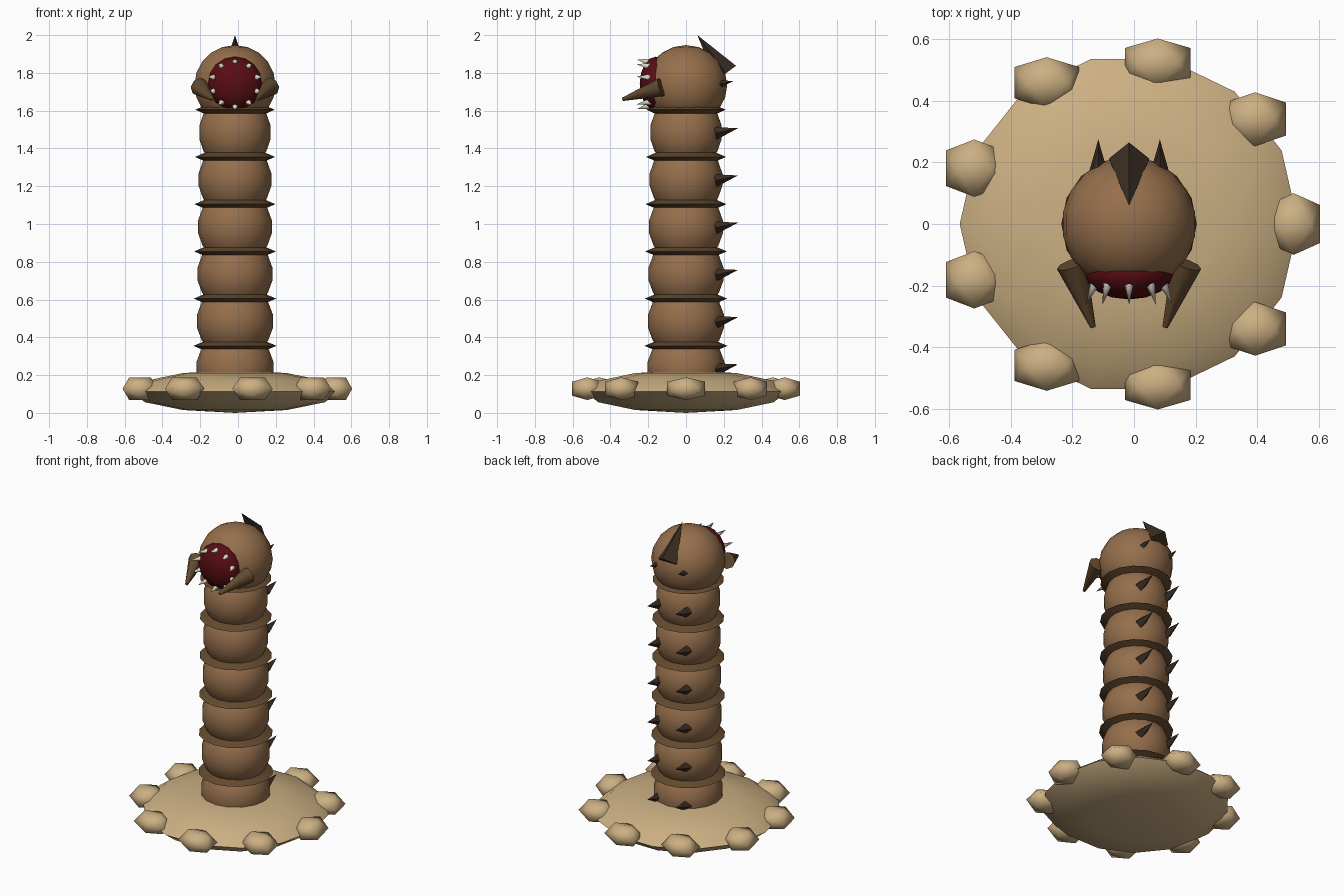
import bpy, bmesh, math
from mathutils import Vector, Matrix

cube = bpy.data.objects.get("Cube")
if cube:
    bpy.data.objects.remove(cube, do_unlink=True)

CX = -0.016      # the creature's axis
STEP = 0.25      # spacing of body segments
HEAD_Z = 1.735


def material(name, rgb):
    mat = bpy.data.materials.new(name)
    mat.use_nodes = True
    colour = (*rgb, 1)
    mat.diffuse_color = colour
    bsdf = mat.node_tree.nodes["Principled BSDF"]
    bsdf.inputs["Base Color"].default_value = colour
    bsdf.inputs["Roughness"].default_value = 0.9
    return mat


skin = material("brown skin", (0.30, 0.158, 0.072))
ring_brown = material("dark brown plate", (0.125, 0.068, 0.028))
thorn = material("thorn black brown", (0.045, 0.027, 0.016))
sand = material("sand", (0.60, 0.43, 0.225))
maw = material("dark red mouth", (0.095, 0.004, 0.006))
ivory = material("ivory teeth", (0.74, 0.69, 0.58))


def finish(name, bm, mat, smooth=None):
    """Turn a bmesh into an object; smooth is the sharp-edge angle or None for flat."""
    bmesh.ops.recalc_face_normals(bm, faces=bm.faces)
    mesh = bpy.data.meshes.new(name)
    bm.to_mesh(mesh)
    bm.free()
    mesh.materials.append(mat)
    obj = bpy.data.objects.new(name, mesh)
    bpy.context.collection.objects.link(obj)
    if smooth is not None:
        bpy.ops.object.select_all(action='DESELECT')
        obj.select_set(True)
        bpy.context.view_layer.objects.active = obj
        bpy.ops.object.shade_smooth_by_angle(angle=math.radians(smooth))
    return obj


def ball(name, loc, radii, mat, segs=16, rings=9, rot=Matrix()):
    bm = bmesh.new()
    bmesh.ops.create_uvsphere(bm, u_segments=segs, v_segments=rings, radius=1)
    matrix = Matrix.Translation(loc) @ Matrix.Diagonal((*radii, 1)) @ rot
    bmesh.ops.transform(bm, matrix=matrix, verts=bm.verts)
    return finish(name, bm, mat, 80)


def spike(name, base, tip, radius, mat, sides=4, tip_radius=0, smooth=None):
    base, tip = Vector(base), Vector(tip)
    axis = tip - base
    matrix = Matrix.Translation((base + tip) / 2) @ axis.to_track_quat('Z', 'Y').to_matrix().to_4x4()
    bm = bmesh.new()
    bmesh.ops.create_cone(bm, cap_ends=True, segments=sides, radius1=radius,
                          radius2=tip_radius, depth=axis.length, matrix=matrix)
    return finish(name, bm, mat, smooth)


def plate_ring(name, z, radius):
    """Thin collar with a sharp rim, spun around the body axis."""
    bm = bmesh.new()
    profile = [(radius * 0.74, -0.024), (radius, 0), (radius * 0.74, 0.024)]
    verts = [bm.verts.new((CX + r, 0, z + h)) for r, h in profile]
    edges = [bm.edges.new((verts[i], verts[(i + 1) % 3])) for i in range(3)]
    bmesh.ops.spin(bm, geom=verts + edges, cent=(CX, 0, z), axis=(0, 0, 1),
                   angle=math.tau, steps=16)
    bmesh.ops.remove_doubles(bm, verts=bm.verts, dist=0.0005)
    return finish(name, bm, ring_brown, 30)


def rock(name, loc, radii):
    """Flattened twenty-sided stone."""
    bm = bmesh.new()
    golden = (1 + 5 ** 0.5) / 2
    for a in (-1 / golden, 1 / golden):
        for b in (-1, 1):
            for corner in ((0, b, a), (b, a, 0), (a, 0, b)):
                bm.verts.new(Vector(loc) + Vector(c * r for c, r in zip(corner, radii)))
    bmesh.ops.convex_hull(bm, input=bm.verts)
    return finish(name, bm, sand, 80)


# Sand mound with a circle of stones
ball("sand_mound", (CX, 0, 0.113), (0.55, 0.55, 0.113), sand, 14, 6,
     Matrix.Rotation(math.pi / 14, 4, 'Z'))
for i in range(9):
    a = math.tau * i / 9
    s = abs(math.sin(a))
    rock(f"stone_{i + 1}", (CX + 0.535 * math.cos(a), 0.53 * math.sin(a), 0.128),
         (0.085 + 0.022 * s, 0.1 - 0.02 * s, 0.06))

# Body segments, collars and back thorns
for i in range(7):
    z = 0.235 + STEP * i
    if i < 6:
        r = 0.207 - 0.003 * i
        ball(f"body_segment_{i + 1}", (CX, 0, z), (r, r, 0.2), skin)
        plate_ring(f"collar_{i + 1}", z + 0.12, 0.22 - 0.002 * i)
    tip_y = 0.275 if i < 6 else 0.25
    for side, x in (("left", 0.1), ("right", -0.1)):
        spike(f"{side}_back_thorn_{i + 1}", (CX + x, tip_y - 0.12, z - 0.005),
              (CX + x, tip_y, z + 0.022), 0.034, thorn)

# Head and crest horn
ball("head", (CX, 0, HEAD_Z), (0.218, 0.218, 0.212), skin, 18, 10)
spike("crest_horn", (CX, 0.212, 1.798), (CX, 0.06, 2.0), 0.066, thorn)

# Mouth and its circle of teeth
ball("mouth", (CX, -0.16, 1.743), (0.143, 0.085, 0.143), maw, 16, 8,
     Matrix.Rotation(math.pi / 2, 4, 'X'))
for i in range(10):
    a = math.tau * (i + 0.5) / 10
    c, s = math.cos(a), math.sin(a)
    spike(f"tooth_{i + 1}", (CX + 0.115 * c, -0.19, 1.74 + 0.115 * s),
          (CX + 0.148 * c, -0.262, 1.74 + 0.132 * s), 0.018, ivory, 6, 0, 70)

# Mandibles
for name, side in (("left_mandible", 1), ("right_mandible", -1)):
    spike(name, (CX + 0.187 * side, -0.13, 1.725), (CX + 0.117 * side, -0.335, 1.66),
          0.05, ring_brown, 8, 0.009, 50)
